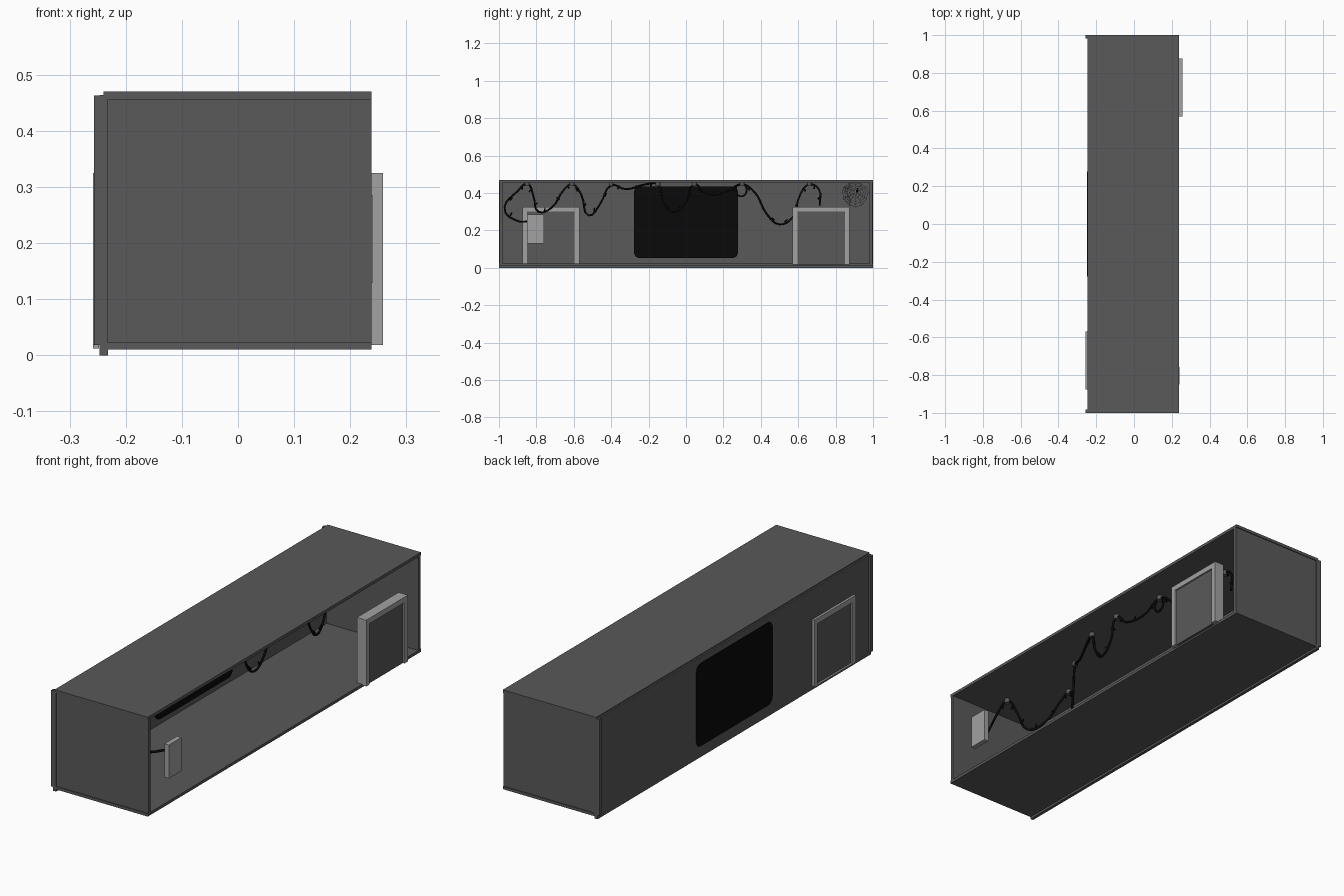
import bpy, bmesh, math, random
from mathutils import Vector

if "Cube" in bpy.data.objects:
    bpy.data.objects.remove(bpy.data.objects["Cube"])

random.seed(4)


def material(name, rgb):
    m = bpy.data.materials.new(name)
    m.diffuse_color = (*rgb, 1)
    m.use_nodes = True
    m.node_tree.nodes["Principled BSDF"].inputs["Base Color"].default_value = m.diffuse_color
    return m


DARK = material("dark_grey", (0.1, 0.1, 0.1))
LIGHT = material("light_grey", (0.36, 0.36, 0.36))
BLACK = material("black", (0.003, 0.003, 0.003))


def finish(bm, name, mat):
    me = bpy.data.meshes.new(name)
    bm.to_mesh(me)
    bm.free()
    me.materials.append(mat)
    ob = bpy.data.objects.new(name, me)
    bpy.context.collection.objects.link(ob)
    return ob


def add_box(bm, x, y, z):
    """Box given by (min, max) ranges."""
    vs = bmesh.ops.create_cube(bm, size=1)["verts"]
    for v in vs:
        v.co = [r[0] + (c + 0.5) * (r[1] - r[0]) for r, c in zip((x, y, z), v.co)]
    return vs


def box(name, mat, *ranges):
    bm = bmesh.new()
    for r in ranges:
        add_box(bm, *r)
    return finish(bm, name, mat)


def wire(name, paths, radius, mat, smooth=True, res=4):
    """Round wire through one or more point lists."""
    cu = bpy.data.curves.new(name, "CURVE")
    cu.dimensions = "3D"
    cu.bevel_depth, cu.bevel_resolution, cu.resolution_u = radius, 1, res
    cu.use_fill_caps = True
    for pts in paths:
        if smooth:
            s = cu.splines.new("BEZIER")
            s.bezier_points.add(len(pts) - 1)
            for b, p in zip(s.bezier_points, pts):
                b.co = p
                b.handle_left_type = b.handle_right_type = "AUTO"
        else:
            s = cu.splines.new("POLY")
            s.points.add(len(pts) - 1)
            for b, p in zip(s.points, pts):
                b.co = (*p, 1)
    cu.materials.append(mat)
    ob = bpy.data.objects.new(name, cu)
    bpy.context.collection.objects.link(ob)
    bpy.ops.object.select_all(action="DESELECT")
    ob.select_set(True)
    bpy.context.view_layer.objects.active = ob
    bpy.ops.object.convert(target="MESH")


# Room shell, open on the right side
box("roof", DARK, ((-0.24, 0.238), (-1, 1), (0.456, 0.47)))
box("floor", DARK, ((-0.24, 0.238), (-1, 1), (0.01, 0.023)))
box("back_wall", DARK, ((-0.247, -0.232), (-1, 1), (0, 0.464)))
for side, s in (("front", -1), ("rear", 1)):
    y = sorted((s * 0.98, s * 0.996))
    box(side + "_end_wall", DARK, ((-0.235, 0.238), y, (0.015, 0.46)))
    y = sorted((s * 0.983, s))
    box(side + "_corner_strip", DARK, ((-0.257, -0.245), y, (0.018, 0.463)))


# Doors: light frame around a dark panel
def door(name, x0, x1, y0, y1):
    w = 0.025
    box(name + "_frame", LIGHT,
        ((x0, x1), (y0, y0 + w), (0.018, 0.325)),
        ((x0, x1), (y1 - w, y1), (0.018, 0.325)),
        ((x0, x1), (y0 + w, y1 - w), (0.3, 0.325)))
    box(name + "_panel", DARK,
        ((x0 + 0.008, x1 - 0.008), (y0 + w, y1 - w), (0.018, 0.3)))


door("right_door", 0.21, 0.258, 0.57, 0.875)
door("left_door", -0.258, -0.215, -0.875, -0.57)
box("door_sill", LIGHT, ((-0.258, -0.248), (-0.87, -0.575), (0.012, 0.018)))

# Wall box at the open side
box("control_box", LIGHT, ((0.218, 0.241), (-0.85, -0.758), (0.13, 0.285)))

# Black window with rounded corners set in the back wall
bm = bmesh.new()
add_box(bm, (-0.25, -0.222), (-0.278, 0.278), (0.052, 0.435))
edges = [e for e in bm.edges if abs(e.verts[0].co.x - e.verts[1].co.x) > 0.01]
bmesh.ops.bevel(bm, geom=edges, offset=0.03, segments=4, profile=0.5, affect="EDGES")
finish(bm, "window", BLACK)

# Light string draped from ceiling hooks
hooks = [(0.03, -0.85), (-0.13, -0.61), (0.01, -0.4), (0.12, -0.15),
         (0.14, 0.045), (0.1, 0.3), (0.02, 0.66)]
path = [
    (0.22, -0.83, 0.25), (0.15, -0.9, 0.25), (0.05, -0.97, 0.325),
    (0.04, -0.9, 0.41), (0.03, -0.85, 0.448), (0.0, -0.815, 0.38),
    (-0.04, -0.79, 0.3), (-0.08, -0.72, 0.32), (-0.12, -0.65, 0.42),
    (-0.13, -0.61, 0.446), (-0.11, -0.56, 0.39), (-0.07, -0.52, 0.28),
    (-0.03, -0.46, 0.34), (0.01, -0.4, 0.44), (0.05, -0.32, 0.42),
    (0.09, -0.22, 0.445), (0.12, -0.15, 0.446), (0.125, -0.12, 0.35),
    (0.13, -0.07, 0.298), (0.135, 0.0, 0.35), (0.14, 0.045, 0.446),
    (0.13, 0.1, 0.4), (0.11, 0.2, 0.4), (0.1, 0.3, 0.446),
    (0.085, 0.37, 0.4), (0.07, 0.43, 0.29), (0.055, 0.5, 0.232),
    (0.04, 0.57, 0.27), (0.03, 0.61, 0.39), (0.02, 0.66, 0.446),
    (0.025, 0.71, 0.42), (0.03, 0.715, 0.33)]
loop = [(0.1, 0.295 + 0.03 * math.cos(a), 0.415 + 0.033 * math.sin(a))
        for a in (i * math.tau / 10 for i in range(11))]
wire("light_string", [path, loop], 0.0055, BLACK)

# Tiny bulbs hanging off the string
bm = bmesh.new()
for i in range(1, len(path) - 1):
    a, b = Vector(path[i]), Vector(path[i + 1])
    c = a.lerp(b, 0.5)
    r = bmesh.ops.create_cone(bm, segments=6, radius1=0.005, radius2=0.003,
                              depth=0.022, cap_ends=True)
    tilt = random.uniform(-1, 1)
    for v in r["verts"]:
        x, y, z = v.co
        v.co = c + Vector((x, y * math.cos(tilt) - z * math.sin(tilt),
                           y * math.sin(tilt) + z * math.cos(tilt)))
finish(bm, "bulbs", BLACK)

# Ceiling hooks
bm = bmesh.new()
for x, y in hooks:
    r = bmesh.ops.create_cone(bm, segments=12, radius1=0.013, radius2=0.013,
                              depth=0.022, cap_ends=True)
    bmesh.ops.translate(bm, verts=r["verts"], vec=(x, y, 0.447))
finish(bm, "ceiling_hooks", DARK)

# Cobweb in the far upper corner: spokes and rings
def web(a, t):
    stretch = 1.15 if math.sin(a) < 0 else 0.72
    dy = 0.07 * math.cos(a) * t
    return (-0.19 + dy * 0.5, 0.905 + dy, 0.405 + 0.07 * stretch * math.sin(a) * t)


angles = [i * math.tau / 12 for i in range(13)]
lines = [[web(a, 0), web(a, 1)] for a in angles[:-1]]
lines += [[web(a, t - (0.07 if i % 2 else 0)) for i, a in enumerate(
    [k * math.tau / 24 for k in range(25)])] for t in (0.25, 0.45, 0.65, 0.82, 1)]
wire("cobweb", lines, 0.0012, LIGHT, smooth=False)

# Small spider on the web
bm = bmesh.new()
for dz, rad in ((0, 0.008), (0.011, 0.005)):
    r = bmesh.ops.create_icosphere(bm, subdivisions=1, radius=rad)
    bmesh.ops.translate(bm, verts=r["verts"], vec=(-0.18, 0.915, 0.41 + dz))
finish(bm, "spider", BLACK)
